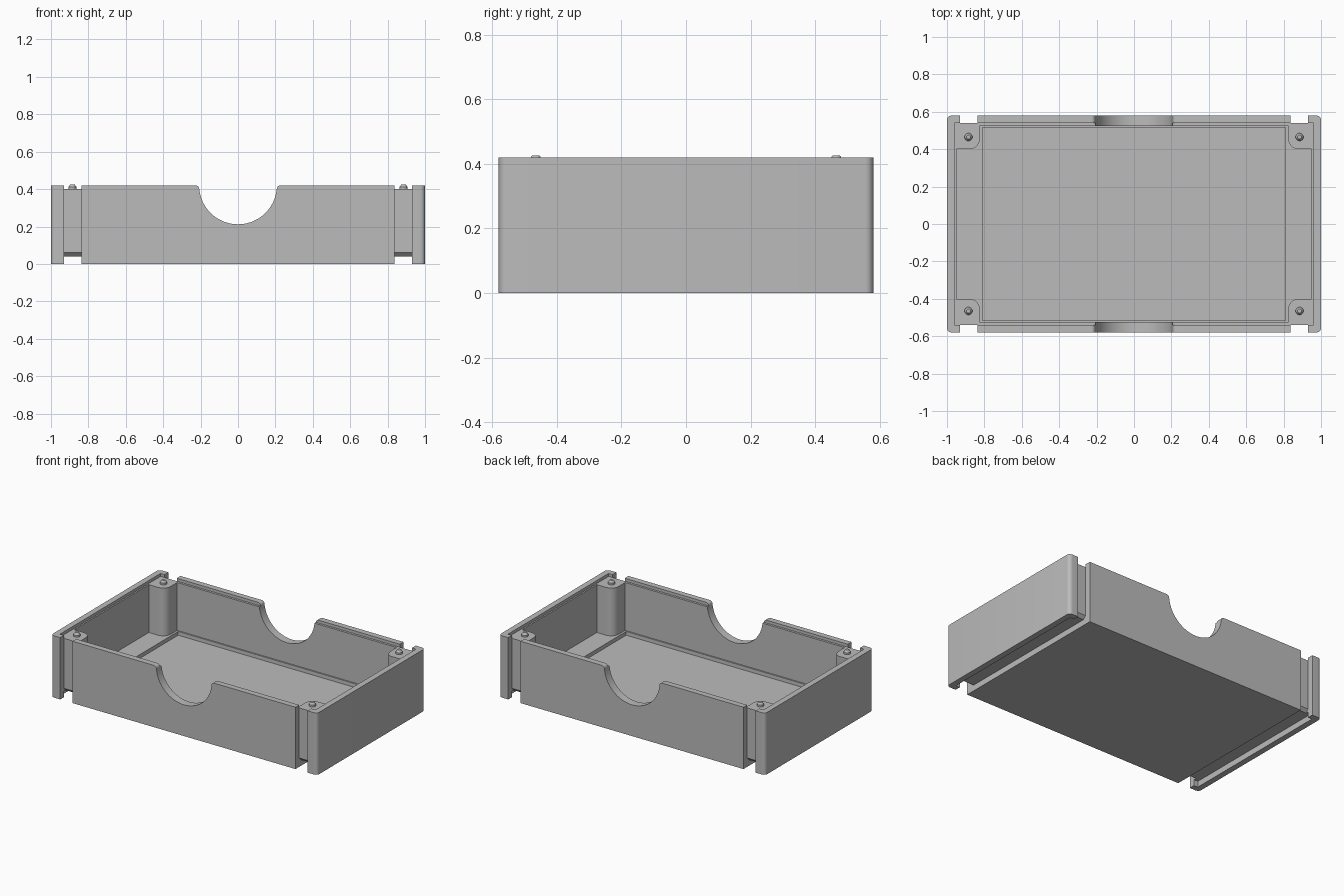
import bpy, bmesh, math
from mathutils import Vector

if "Cube" in bpy.data.objects:
    bpy.data.objects.remove(bpy.data.objects["Cube"])

grey = bpy.data.materials.new("plain grey")
grey.diffuse_color = (0.5, 0.5, 0.5, 1)
grey.use_nodes = True
grey.node_tree.nodes["Principled BSDF"].inputs["Base Color"].default_value = grey.diffuse_color


def prism(name, pts, lo, hi, axis="z"):
    """Extrude a 2D outline along an axis."""
    place = {"z": lambda a, b, c: (a, b, c),
             "x": lambda a, b, c: (c, a, b),
             "y": lambda a, b, c: (a, c, b)}[axis]
    bm = bmesh.new()
    face = bm.faces.new([bm.verts.new(place(a, b, lo)) for a, b in pts])
    out = bmesh.ops.extrude_face_region(bm, geom=[face])
    step = Vector(place(0, 0, hi - lo))
    bmesh.ops.translate(bm, vec=step, verts=[v for v in out["geom"] if isinstance(v, bmesh.types.BMVert)])
    bmesh.ops.recalc_face_normals(bm, faces=bm.faces)
    me = bpy.data.meshes.new(name)
    bm.to_mesh(me)
    bm.free()
    ob = bpy.data.objects.new(name, me)
    bpy.context.collection.objects.link(ob)
    me.materials.append(grey)
    return ob


def arc(cx, cy, r, a0, a1, n=6):
    return [(cx + r * math.cos(math.radians(a0 + (a1 - a0) * i / n)),
             cy + r * math.sin(math.radians(a0 + (a1 - a0) * i / n))) for i in range(n + 1)]


def rect(x0, x1, y0, y1):
    return [(x0, y0), (x1, y0), (x1, y1), (x0, y1)]


def rounded(x, y, r):
    return (arc(x - r, y - r, r, 0, 90) + arc(r - x, y - r, r, 90, 180)
            + arc(r - x, r - y, r, 180, 270) + arc(x - r, r - y, r, 270, 360))


# Tray block with rounded vertical corners
tray = prism("tray", rounded(1, 0.58, 0.025), 0, 0.42)
cutters = []

# Recessed inner rim
cutters.append(prism("rim_cutter", rect(-0.96, 0.96, -0.54, 0.54), 0.40, 0.5))

# Cavity whose outline leaves a rounded post in each corner
q = [(0.95, 0.0), (0.95, 0.40)] + arc(0.88, 0.455, 0.055, 270, 180) + [(0.825, 0.525)]
half = q + [(-x, y) for x, y in reversed(q)]
outline = half + [(-x, -y) for x, y in half[1:-1]]
outline = [(x, y) for x, y in half] + [(x, -y) for x, y in reversed(half[1:-1])]
cutters.append(prism("cavity_cutter", outline, 0.075, 0.6))

# Sunken floor panel with sloped edges
floor = prism("floor_cutter", rect(-0.82, 0.82, -0.524, 0.524), 0.05, 0.3)
for v in floor.data.vertices:
    if v.co.z < 0.1:
        v.co.x *= 0.81 / 0.82
        v.co.y *= 0.515 / 0.524
cutters.append(floor)

# Slots wrapping the ends: corner gaps plus the groove underneath
u = [(0.7, -0.1), (0.7, 0.6), (0.54, 0.6), (0.54, 0.06), (0.52, 0.04)]
u = u + [(-y, z) for y, z in reversed(u)]
for s, side in ((1, "right"), (-1, "left")):
    lo, hi = sorted((s * 0.838, s * 0.93))
    cutters.append(prism(side + "_slot_cutter", u, lo, hi, "x"))
    lo, hi = sorted((s * 0.92, s * 0.96))
    cutters.append(prism(side + "_groove_cutter", rect(lo, hi, -0.54, 0.54), -0.1, 0.04))

# Round finger notch with softened lips, through front and back walls
r, f = 0.208, 0.02
cx, cz = math.sqrt((r + f) ** 2 - f ** 2), 0.42 - f
tilt = math.degrees(math.atan2(f, cx))
right = arc(0, 0.42, r, 270, 360 - tilt, 20) + arc(cx, cz, f, 180 - tilt, 90, 6)[1:] + [(cx, 0.6)]
notch = right + [(-x, z) for x, z in reversed(right[1:])]
cutters.append(prism("notch_cutter", notch, -0.8, 0.8, "y"))

# Apply the cuts
bpy.context.view_layer.objects.active = tray
for c in cutters:
    m = tray.modifiers.new(c.name, "BOOLEAN")
    m.operation, m.solver, m.object = "DIFFERENCE", "EXACT", c
    bpy.ops.object.modifier_apply(modifier=m.name)
    bpy.data.objects.remove(c)

# Small locating pins on the posts
pins = []
for sx in (-1, 1):
    for sy in (-1, 1):
        bpy.ops.mesh.primitive_cone_add(vertices=20, radius1=0.021, radius2=0.011, depth=0.014,
                                        location=(sx * 0.885, sy * 0.465, 0.419))
        top = bpy.context.object
        top.name = "pin_tip"
        bpy.ops.mesh.primitive_cylinder_add(vertices=20, radius=0.021, depth=0.013,
                                            location=(sx * 0.885, sy * 0.465, 0.4055))
        bpy.context.object.name = "pin_base"
        pins += [top, bpy.context.object]
for p in pins:
    p.data.materials.append(grey)

bpy.ops.object.select_all(action="DESELECT")
for o in [tray] + pins:
    o.select_set(True)
bpy.context.view_layer.objects.active = tray
bpy.ops.object.shade_smooth_by_angle(angle=math.radians(30))
